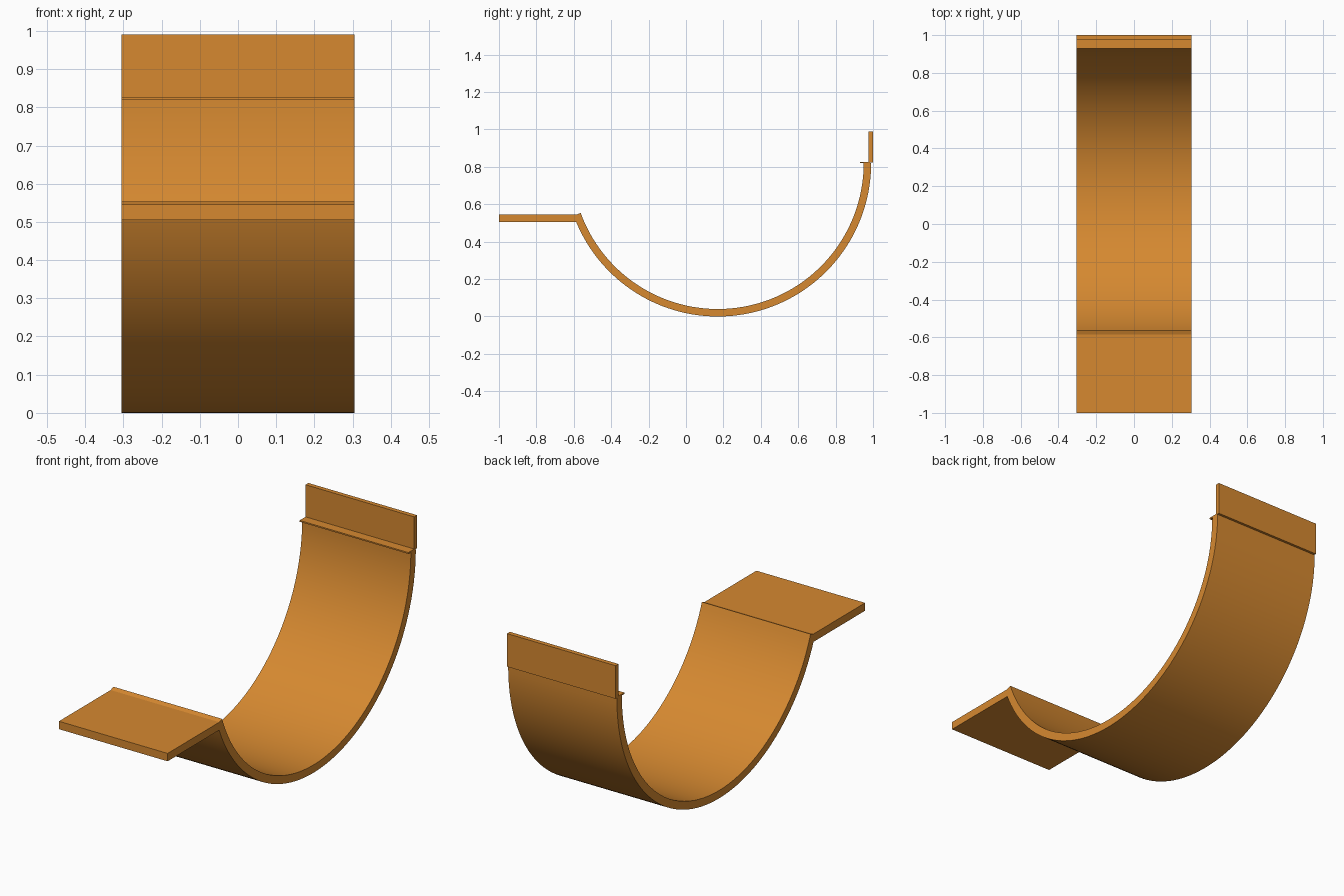
import bpy
import bmesh
from math import cos, sin, radians

HALF_WIDTH = 0.305
ARC_Y, ARC_Z = 0.17, 0.82
OUTER, INNER = 0.82, 0.78
SEGMENTS = 72

cube = bpy.data.objects.get("Cube")
if cube:
    bpy.data.objects.remove(cube, do_unlink=True)

orange = bpy.data.materials.new("warm_orange")
orange.use_nodes = True
colour = (0.67, 0.25, 0.03, 1)
orange.diffuse_color = colour
orange.node_tree.nodes["Principled BSDF"].inputs["Base Color"].default_value = colour


def extrude_profile(name, profile):
    """Extrude a closed (y, z) outline across the full width."""
    bm = bmesh.new()
    outline = bm.faces.new([bm.verts.new((-HALF_WIDTH, y, z)) for y, z in profile])
    result = bmesh.ops.extrude_face_region(bm, geom=[outline], use_keep_orig=True)
    moved = [v for v in result["geom"] if isinstance(v, bmesh.types.BMVert)]
    bmesh.ops.translate(bm, verts=moved, vec=(2 * HALF_WIDTH, 0, 0))
    bmesh.ops.recalc_face_normals(bm, faces=bm.faces)
    mesh = bpy.data.meshes.new(name)
    bm.to_mesh(mesh)
    bm.free()
    mesh.materials.append(orange)
    obj = bpy.data.objects.new(name, mesh)
    bpy.context.collection.objects.link(obj)
    return obj


def plate(name, y0, y1, z0, z1):
    return extrude_profile(name, [(y0, z0), (y1, z0), (y1, z1), (y0, z1)])


def arc(radius, start, end):
    angles = [radians(start + (end - start) * i / SEGMENTS) for i in range(SEGMENTS + 1)]
    return [(ARC_Y + radius * cos(a), ARC_Z + radius * sin(a)) for a in angles]


# Curved trough, from the front slab round to the back wall
trough = extrude_profile("curved_trough", arc(OUTER, -160, 0) + arc(INNER, 0, -160))
bpy.context.view_layer.objects.active = trough
trough.select_set(True)
bpy.ops.object.shade_smooth_by_angle(angle=radians(30))

# Flat front slab, thin ledge on the trough's rim and upright back plate
plate("front_slab", -1.0, -0.575, 0.505, 0.545)
plate("rim_ledge", 0.93, 0.985, 0.82, 0.827)
plate("back_plate", 0.977, 1.0, 0.822, 0.99)
